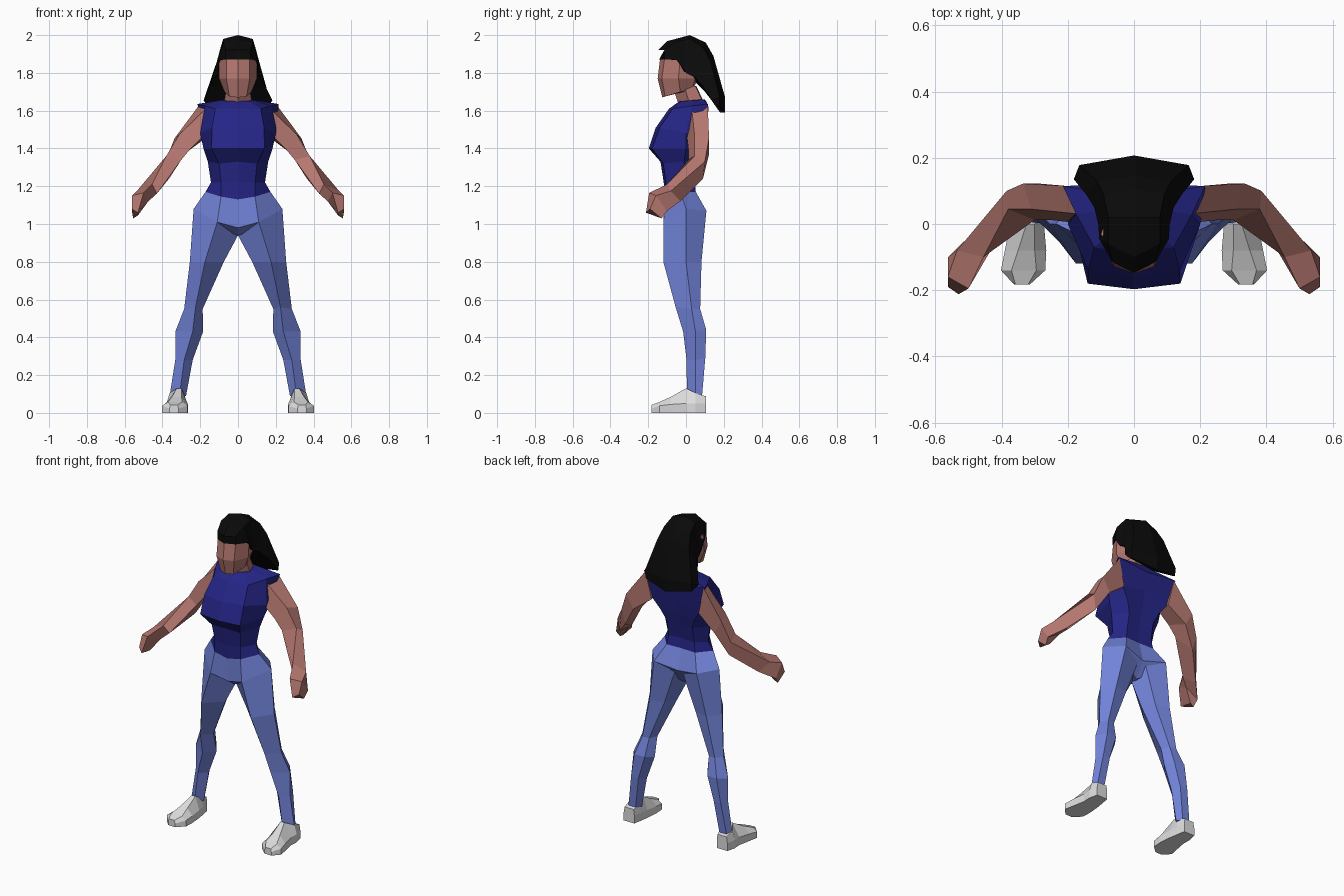
import bpy, bmesh


def material(name, rgb):
    m = bpy.data.materials.new(name)
    m.diffuse_color = (*rgb, 1.0)
    return m


SKIN = material("skin", (0.46, 0.185, 0.16))
NAVY = material("navy_shirt", (0.018, 0.018, 0.24))
DENIM = material("blue_trousers", (0.17, 0.23, 0.70))
WHITE = material("white_shoe", (0.72, 0.72, 0.72))
BLACK = material("black_hair", (0.003, 0.003, 0.003))


def loft(name, rings, mat, mirror=False):
    """Skin closed rings into a flat-shaded solid."""
    bm = bmesh.new()
    loops = [[bm.verts.new(p) for p in ring] for ring in rings]
    n = len(loops[0])
    for a, b in zip(loops, loops[1:]):
        for i in range(n):
            j = (i + 1) % n
            bm.faces.new((a[i], a[j], b[j], b[i]))
    bm.faces.new(loops[0])
    bm.faces.new(loops[-1])
    bmesh.ops.recalc_face_normals(bm, faces=bm.faces)
    me = bpy.data.meshes.new(name)
    bm.to_mesh(me)
    bm.free()
    me.materials.append(mat)
    ob = bpy.data.objects.new(name, me)
    bpy.context.collection.objects.link(ob)
    if mirror:
        mod = ob.modifiers.new("mirror", 'MIRROR')
        mod.use_mirror_merge = False
    return ob


def sym(half):
    """Complete a ring from its right half, first and last points on x = 0."""
    return half + [(-x, y, z) for x, y, z in reversed(half[1:-1])]


def body(name, halves, mat):
    return loft(name, [sym(h) for h in halves], mat)


# shirt: hem, waist, ribs, bust, chest, shoulders, collar
waist = [(0, -.112, 1.13), (.09, -.105, 1.145), (.172, -.03, 1.17), (.10, .052, 1.17), (0, .048, 1.17)]
body("shirt", [
    waist,
    [(0, -.118, 1.22), (.09, -.105, 1.22), (.143, -.02, 1.22), (.09, .045, 1.23), (0, .04, 1.23)],
    [(0, -.135, 1.33), (.10, -.12, 1.32), (.16, -.01, 1.33), (.09, .065, 1.33), (0, .06, 1.33)],
    [(0, -.197, 1.40), (.14, -.18, 1.40), (.183, 0, 1.40), (.12, .085, 1.40), (0, .075, 1.40)],
    [(0, -.16, 1.51), (.138, -.14, 1.51), (.20, 0, 1.48), (.17, .10, 1.47), (0, .095, 1.50)],
    [(0, -.09, 1.61), (.12, -.07, 1.61), (.175, .03, 1.625), (.215, .115, 1.635), (0, .12, 1.61)],
    [(0, -.035, 1.65), (.06, -.025, 1.65), (.09, .04, 1.655), (.07, .09, 1.66), (0, .10, 1.66)],
], NAVY)

# trousers: seat and crotch
body("trouser_seat", [
    waist,
    [(0, -.10, .98), (.11, -.12, 1.01), (.235, 0, 1.08), (.15, .108, 1.07), (0, .08, 1.04)],
    [(0, -.04, .94), (.02, -.04, .945), (.05, 0, .96), (.03, .03, .96), (0, .02, .945)],
], DENIM)

# legs: front, outer, back outer, back inner, inner
loft("trouser_leg", [
    [(.11, -.12, 1.01), (.235, 0, 1.08), (.15, .108, 1.07), (.03, .07, 1.02), (0, -.02, .94)],
    [(.175, -.12, .80), (.255, 0, .80), (.20, .082, .80), (.11, .06, .80), (.075, -.02, .80)],
    [(.225, -.055, .56), (.285, .03, .55), (.255, .075, .55), (.21, .07, .55), (.187, .02, .55)],
    [(.24, -.015, .43), (.332, .05, .43), (.29, .107, .44), (.22, .10, .44), (.185, .05, .43)],
    [(.285, .003, .28), (.332, .05, .28), (.315, .102, .29), (.265, .10, .29), (.24, .05, .28)],
    [(.31, .005, .09), (.362, .05, .09), (.345, .085, .09), (.295, .085, .09), (.275, .05, .09)],
], DENIM, mirror=True)


# shoes: sections from heel to toe
def shoe_ring(y, xi, xo, side, top, ti, to):
    return [(xi, y, 0), (xo, y, 0), (xo, y, side), (to, y, top), (ti, y, top), (xi, y, side)]


loft("shoe", [shoe_ring(*s) for s in (
    (.105, .29, .365, .05, .088, .295, .358),
    (.05, .28, .378, .05, .105, .285, .362),
    (0, .272, .375, .05, .13, .300, .325),
    (-.08, .265, .39, .045, .085, .30, .35),
    (-.14, .268, .402, .038, .058, .295, .37),
    (-.183, .315, .362, .022, .042, .32, .358),
)], WHITE, mirror=True)

# arms: front top, back top, back bottom, front bottom
loft("arm", [
    [(.165, .03, 1.615), (.205, .115, 1.63), (.165, .11, 1.46), (.19, .005, 1.46)],
    [(.31, .045, 1.475), (.335, .122, 1.455), (.285, .122, 1.37), (.25, .012, 1.40)],
    [(.38, .045, 1.36), (.385, .10, 1.33), (.365, .09, 1.24), (.30, .012, 1.34)],
    [(.455, -.10, 1.21), (.535, -.08, 1.175), (.49, -.03, 1.12), (.43, -.075, 1.16)],
], SKIN, mirror=True)
loft("hand", [
    [(.455, -.10, 1.21), (.535, -.08, 1.175), (.49, -.03, 1.12), (.43, -.075, 1.16)],
    [(.50, -.195, 1.165), (.562, -.16, 1.15), (.562, -.10, 1.07), (.475, -.10, 1.12)],
    [(.53, -.212, 1.06), (.562, -.19, 1.08), (.555, -.13, 1.03), (.53, -.125, 1.045)],
], SKIN, mirror=True)

# neck
body("neck", [
    [(0, -.04, 1.635), (.075, .02, 1.635), (.05, .09, 1.645), (0, .095, 1.645)],
    [(0, -.065, 1.71), (.06, -.01, 1.73), (.045, .05, 1.73), (0, .055, 1.73)],
], SKIN)

# head: jaw, cheeks, brow
body("head", [
    [(0, -.125, 1.67), (.045, -.11, 1.675), (.072, -.03, 1.70), (.04, .03, 1.71), (0, .035, 1.71)],
    [(0, -.15, 1.77), (.062, -.128, 1.77), (.10, -.04, 1.77), (.07, .05, 1.77), (0, .065, 1.77)],
    [(0, -.136, 1.885), (.062, -.112, 1.885), (.10, -.03, 1.885), (.07, .06, 1.885), (0, .075, 1.885)],
], SKIN)

# hair: fringe over the crown and down to the shoulders
body("hair", [
    [(0, -.142, 1.872), (.065, -.115, 1.872), (.065, -.115, 1.92), (0, -.148, 1.92)],
    [(0, -.08, 1.872), (.105, -.045, 1.868), (.078, -.06, 1.962), (0, -.10, 1.968)],
    [(0, 0, 1.82), (.108, 0, 1.80), (.078, .02, 1.98), (0, .02, 2.0)],
    [(0, .05, 1.75), (.12, .05, 1.775), (.092, .09, 1.935), (0, .105, 1.96)],
    [(0, .10, 1.70), (.145, .09, 1.73), (.112, .13, 1.86), (0, .145, 1.89)],
    [(0, .17, 1.61), (.182, .135, 1.655), (.165, .178, 1.67), (0, .207, 1.67)],
    [(0, .18, 1.59), (.17, .15, 1.635), (.16, .175, 1.62), (0, .207, 1.59)],
], BLACK)
